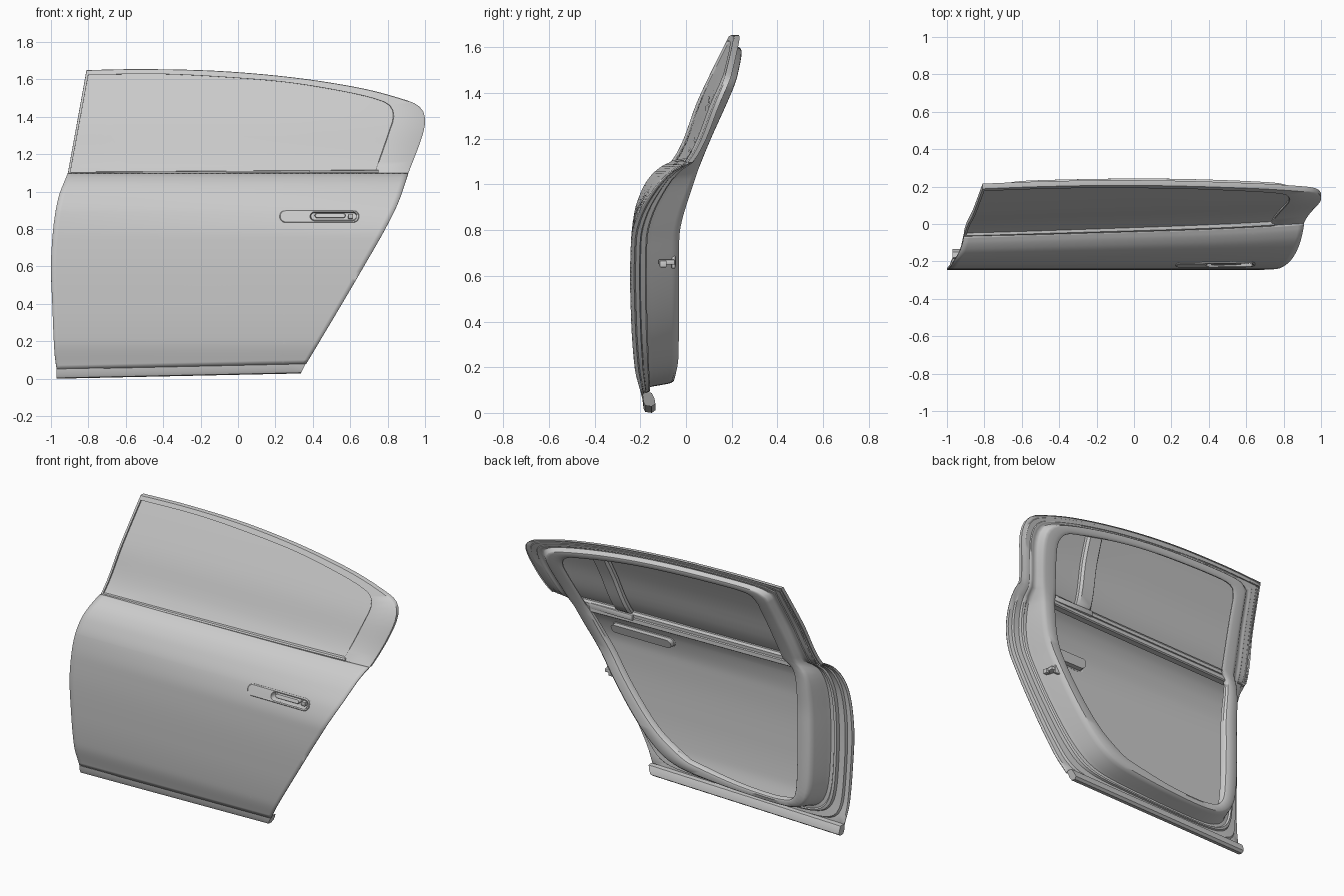
import bpy, bmesh, math
from mathutils import Vector

if "Cube" in bpy.data.objects:
    bpy.data.objects.remove(bpy.data.objects["Cube"])


def interp(tab, t):
    """Monotone cubic through (key, value) pairs."""
    t = min(max(t, tab[0][0]), tab[-1][0])
    d = [(b[1] - a[1]) / (b[0] - a[0]) for a, b in zip(tab, tab[1:])]
    m = [d[0]] + [0 if p * q <= 0 else 2 * p * q / (p + q) for p, q in zip(d, d[1:])] + [d[-1]]
    for i in range(len(d)):
        if t <= tab[i + 1][0]:
            h = tab[i + 1][0] - tab[i][0]
            s = (t - tab[i][0]) / h
            return (tab[i][1] * (1 + 2 * s) * (1 - s) ** 2 + h * m[i] * s * (1 - s) ** 2
                    + tab[i + 1][1] * s * s * (3 - 2 * s) + h * m[i + 1] * s * s * (s - 1))


def spline(pts, n):
    """Catmull-Rom curve resampled to n evenly spaced points."""
    P = [Vector(p) for p in pts]
    P = [2 * P[0] - P[1]] + P + [2 * P[-1] - P[-2]]
    c = []
    for i in range(1, len(P) - 2):
        a, b, e, f = P[i - 1:i + 3]
        for k in range(16):
            s = k / 16
            c.append(0.5 * (2 * b + (e - a) * s + (2 * a - 5 * b + 4 * e - f) * s * s
                            + (3 * b - a - 3 * e + f) * s ** 3))
    c.append(P[-2])
    L = [0]
    for a, b in zip(c, c[1:]):
        L.append(L[-1] + (b - a).length)
    out, j = [], 0
    for k in range(n):
        t = L[-1] * k / (n - 1)
        while j < len(L) - 2 and L[j + 1] < t:
            j += 1
        out.append(c[j].lerp(c[j + 1], (t - L[j]) / (L[j + 1] - L[j])))
    return out


def join(segs, counts):
    out = []
    for s, n in zip(segs, counts):
        out += spline(s, n)[(1 if out else 0):]
    return out


def relax(loop, times):
    """Round the lower corners of a closed loop."""
    for _ in range(times):
        loop = [p if p[1] > .8 else (loop[i - 1] + 2 * p + loop[(i + 1) % len(loop)]) / 4 for i, p in enumerate(loop)]
    return loop


SKIN = [(0, -.165), (.03, -.18), (.07, -.19), (.2, -.222), (.4, -.237), (.6, -.242), (.75, -.238),
        (.88, -.222), (.98, -.187), (1.04, -.148), (1.08, -.1), (1.1, -.062), (1.38, .057), (1.55, .138), (1.66, .193)]
INNER = [(0, -.1), (.1, -.075), (.15, -.05), (.25, -.033), (.5, -.03), (.75, -.03), (.95, -.018),
         (1.06, -.003), (1.1, .01), (1.38, .127), (1.55, .205), (1.66, .25)]


def smooth(a, b, t):
    s = min(max((t - a) / (b - a), 0), 1)
    return s * s * (3 - 2 * s)


def shift(x, z):
    return smooth(.75, 1.1, z) * (.03 * (x + .9) + .02 * max(0, x) ** 3)


def skin(x, z):
    return interp(SKIN, z) + shift(x, z)


def on_skin(p, off=0, k=0):
    y0 = skin(p[0], p[1])
    y1 = interp(INNER, p[1]) + shift(p[0], p[1])
    if k:  # keep the ring behind the glass in the window area
        k += (1 - k) * .22 * smooth(1.03, 1.12, p[1])
    return Vector((p[0], y0 + (y1 - y0) * k + off, p[1]))


def finish(bm, name, solid=0, angle=35):
    bmesh.ops.remove_doubles(bm, verts=bm.verts, dist=1e-5)
    bmesh.ops.recalc_face_normals(bm, faces=bm.faces)
    me = bpy.data.meshes.new(name)
    bm.to_mesh(me)
    bm.free()
    ob = bpy.data.objects.new(name, me)
    bpy.context.collection.objects.link(ob)
    bpy.ops.object.select_all(action='DESELECT')
    bpy.context.view_layer.objects.active = ob
    ob.select_set(True)
    bpy.ops.object.shade_smooth_by_angle(angle=math.radians(angle))
    if solid:
        m = ob.modifiers.new("thickness", 'SOLIDIFY')
        m.thickness, m.offset = solid, 0


def loft_bm(loops, closed=True, caps=(False, False)):
    bm = bmesh.new()
    V = [[bm.verts.new(p) for p in l] for l in loops]
    n = len(V[0])
    for a, b in zip(V, V[1:]):
        for i in range(n if closed else n - 1):
            j = (i + 1) % n
            bm.faces.new((a[i], a[j], b[j], b[i]))
    for c, l in zip(caps, (V[0], V[-1])):
        if c:
            bm.faces.new(l)
    return bm


def sweep(name, path, section):
    """Drag a closed section of 3D offsets along a path."""
    finish(loft_bm([[Vector(p) + Vector(s) for s in section] for p in path], True, (True, True)), name)


def box(name, c, s, bevel=.004):
    bm = bmesh.new()
    bmesh.ops.create_cube(bm, size=1)
    for v in bm.verts:
        v.co = Vector([c[i] + v.co[i] * s[i] for i in range(3)])
    bmesh.ops.bevel(bm, geom=bm.edges[:], offset=bevel, segments=2, affect='EDGES', profile=.5)
    finish(bm, name)


# Door outline and inner opening, in matching segments of (x, z)
front = [(-.97, .05), (-.982, .15), (-.993, .4), (-1, .6), (-.988, .8), (-.962, .96), (-.91, 1.097)]
front_post = [(-.91, 1.097), (-.81, 1.65)]
top = [(-.81, 1.65), (-.5, 1.655), (-.1, 1.645), (.3, 1.61), (.65, 1.555), (.88, 1.495), (.97, 1.455),
       (1, 1.39), (.983, 1.29), (.91, 1.097)]
rear = [(.91, 1.097), (.86, .95), (.787, .8), (.673, .6), (.556, .4), (.365, .08)]
bottom = [(.365, .08), (-.97, .05)]
h_front = [(-.68, .19), (-.725, .235), (-.74, .5), (-.74, .8), (-.735, 1.02), (-.68, 1.097)]
h_post = [(-.68, 1.097), (-.625, 1.49)]
h_top = [(-.625, 1.49), (-.58, 1.55), (-.4, 1.56), (0, 1.545), (.3, 1.515), (.58, 1.465), (.69, 1.435),
         (.735, 1.38), (.725, 1.3), (.66, 1.097)]
h_rear = [(.66, 1.097), (.57, .86), (.43, .62), (.23, .38), (.02, .245)]
h_bottom = [(.02, .245), (-.3, .19), (-.55, .175), (-.68, .19)]
win = [(-.8, 1.625), (-.4, 1.628), (0, 1.607), (.3, 1.579), (.6, 1.528), (.76, 1.487), (.815, 1.455),
       (.83, 1.4), (.81, 1.33), (.73, 1.1)]

# Outer panel, with a window cut for the handle
rows = []
left_tab = [(z, x) for x, z in front]
right_tab = sorted((z, x) for x, z in rear)
for r in range(61):
    v = 1 - (1 - r / 60) ** 1.3
    row = []
    for u in [c / 60 for c in range(61)]:
        z = .05 + .03 * u + v * (1.097 - .05 - .03 * u)
        a, b = interp(left_tab, z), interp(right_tab, z)
        row.append(on_skin((a + (b - a) * u, z)))
    rows.append(row)
bm = loft_bm(rows, closed=False)
for co, no in [((.24, 0, 0), (1, 0, 0)), ((.63, 0, 0), (1, 0, 0)), ((0, 0, .845), (0, 0, 1)), ((0, 0, .892), (0, 0, 1))]:
    bmesh.ops.bisect_plane(bm, geom=bm.verts[:] + bm.edges[:] + bm.faces[:], plane_co=co, plane_no=no)
gone = [f for f in bm.faces if .24 < f.calc_center_median().x < .63 and .845 < f.calc_center_median().z < .892]
bmesh.ops.delete(bm, geom=gone, context='FACES')
finish(bm, "outer_panel", .006)

# Inner structural ring with seal steps, wall and rolled inner face
counts = (30, 16, 64, 30, 30)
O = join((front, front_post, top, rear, bottom), counts)[:-1]
H = join((h_front, h_post, h_top, h_rear, h_bottom), counts)[:-1]
steps = [(0, .01), (.02, .07), (.11, .1), (.13, .18), (.27, .2), (.29, .3), (.34, .33), (.37, .28), (.44, .3),
         (.48, .42), (.57, .85), (.61, .95), (.67, 1), (.88, 1), (.96, .97), (1, .9), (1, .78)]
finish(loft_bm([[on_skin(p, 0, k) for p in relax([o.lerp(h, t) for o, h in zip(O, H)], int(90 * t * (1 - t)))]
                for t, k in steps]), "inner_frame")

# Window surround and glass
W = join(([(-.897, 1.1), (-.8, 1.625)], win), (16, 64))
F = join((front_post, top), (16, 64))
prof = [(0, .025), (0, .004), (.06, -.002), (.98, -.002), (1, .001), (1, .03)]
finish(loft_bm([[on_skin(a.lerp(b, t), d) for a, b in zip(F, W)] for t, d in prof], False), "window_surround")
base = spline([(-.9, 1.097), (.735, 1.097)], len(W))
finish(loft_bm([[on_skin(a.lerp(b, k / 10), .01) for a, b in zip(W, base)] for k in range(11)], False), "window_glass")

# Belt trim outside, belt rails inside
xs = [-.905 + 1.655 * i / 24 for i in range(25)]
sweep("outer_belt_trim", [(x, skin(x, 1.1), 1.1 + .006 * (x + .9)) for x in xs],
      [(0, -.006, -.012), (0, -.007, -.004), (0, -.001, .004), (0, .018, .006), (0, .018, -.012)])
xi = [-.76 + 1.48 * i / 20 for i in range(21)]
sweep("inner_belt_seal", [(x, skin(x, 1.1) + .03, 1.1) for x in xi],
      [(0, -.012, .012), (0, .006, .014), (0, .014, 0), (0, .012, -.02), (0, -.012, -.02)])
sweep("inner_belt_rail", [(x, skin(x, 1.1) + .02, 1.06) for x in xi],
      [(0, -.025, .022), (0, .014, .022), (0, .022, .012), (0, .022, -.012), (0, .014, -.018), (0, -.025, -.018)])

# Window divider bar and its foot
div = spline([(.41, 1.08), (.445, 1.3), (.47, 1.515)], 12)
sweep("window_divider", [on_skin(p, .016) for p in div],
      [(-.055, 0, 0), (-.055, .022, 0), (-.042, .038, 0), (.042, .038, 0), (.055, .022, 0), (.055, 0, 0)])
box("divider_foot", (.5, .015, 1.085), (.3, .04, .035))

# Sill strip under the panel, rear end cut to the door's slope
sill_sec = [(-.19, .052), (-.186, .02), (-.178, .004), (-.15, 0), (-.134, .012), (-.138, .035), (-.15, .06), (-.18, .062)]
finish(loft_bm([[(-.97 + 1.305 * i / 20 + .5 * z * i / 20, y, z + .028 * i / 20) for y, z in sill_sec]
                for i in range(21)], True, (True, True)), "sill_strip")


# Door handle: plate with a grip pocket
def capsule(x0, x1, r, z=.868, n=10):
    ang = [(c, math.radians(a0 + 180 * i / n)) for c, a0 in ((x1 - r, -90), (x0 + r, 90)) for i in range(n + 1)]
    return [(c + r * math.cos(a), z + r * math.sin(a)) for c, a in ang]


plate, lip, back = capsule(.222, .648, .034), capsule(.226, .644, .03), capsule(.228, .642, .028)
rim, floor = capsule(.385, .637, .024), capsule(.39, .632, .019)
hl = [(back, .04), (back, .008), (plate, .004), (plate, -.006), (lip, -.01), (rim, -.008), (floor, .03)]
finish(loft_bm([[on_skin(p, d) for p in l] for l, d in hl], True, (True, True)), "handle_plate", angle=25)
grip, grip_in = capsule(.41, .575, .013, .872), capsule(.413, .572, .01, .872)
finish(loft_bm([[on_skin(p, d) for p in l] for l, d in ((grip, .028), (grip, .001), (grip_in, -.004))],
               True, (True, True)), "handle_grip")
box("handle_button", (.602, skin(.6, .868) + .012, .868), (.026, .03, .026), .003)

# Latch on the rear wall
box("latch_body", (.565, -.085, .66), (.07, .07, .022))
box("latch_plate", (.55, -.055, .66), (.05, .016, .055))
box("latch_hook", (.6, -.1, .652), (.025, .03, .03))
